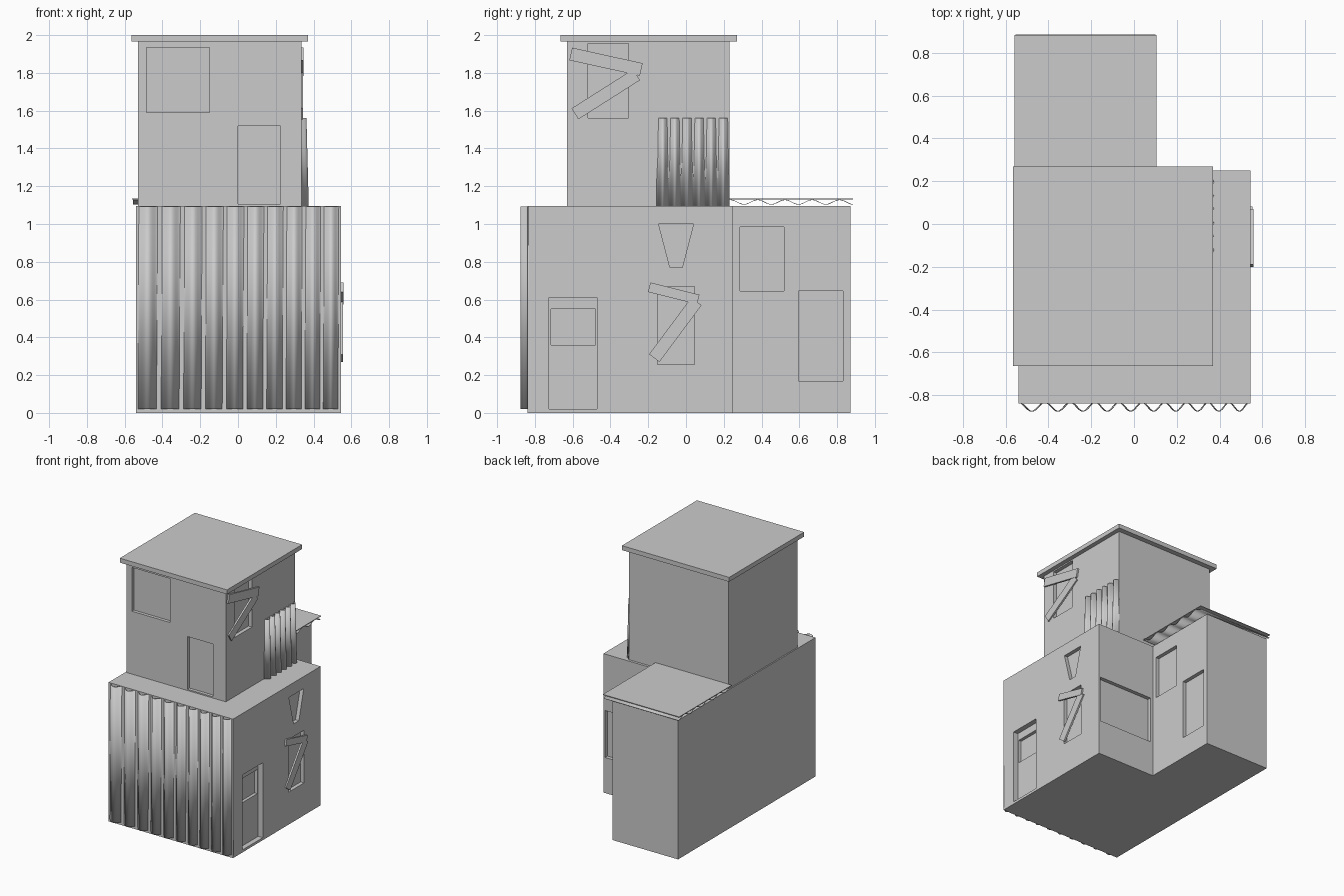
import bpy, bmesh, math
from mathutils import Vector

if "Cube" in bpy.data.objects:
    bpy.data.objects.remove(bpy.data.objects["Cube"])


def finish(name, bm):
    bmesh.ops.recalc_face_normals(bm, faces=bm.faces)
    mesh = bpy.data.meshes.new(name)
    bm.to_mesh(mesh)
    bm.free()
    ob = bpy.data.objects.new(name, mesh)
    bpy.context.collection.objects.link(ob)
    return ob


def prism(name, pts, axis, a, b):
    """Extrude a 2D outline from a to b along an axis (other two axes in order)."""
    bm = bmesh.new()

    def place(p, d):
        v = list(p)
        v.insert("xyz".index(axis), d)
        return bm.verts.new(v)

    face = bm.faces.new([place(p, a) for p in pts])
    ext = bmesh.ops.extrude_face_region(bm, geom=[face])
    step = Vector([b - a if c == axis else 0 for c in "xyz"])
    bmesh.ops.translate(bm, vec=step, verts=[v for v in ext["geom"] if isinstance(v, bmesh.types.BMVert)])
    return finish(name, bm)


def rect(u0, u1, v0, v1):
    return [(u0, v0), (u1, v0), (u1, v1), (u0, v1)]


def recess(target, pts, axis, a, b):
    cutter = prism("recess_cutter", pts, axis, a, b)
    cutter.hide_render = True
    mod = target.modifiers.new("recess", 'BOOLEAN')
    mod.operation, mod.solver, mod.object = 'DIFFERENCE', 'EXACT', cutter
    bpy.context.view_layer.objects.active = target
    bpy.ops.object.modifier_apply(modifier=mod.name)
    bpy.data.objects.remove(cutter, do_unlink=True)


def corrugated(name, steps, edge_a, edge_b):
    """Wavy sheet between two edges, each a function of t in 0..1."""
    bm = bmesh.new()
    rows = [[bm.verts.new(edge(i / steps)) for i in range(steps + 1)] for edge in (edge_a, edge_b)]
    for i in range(steps):
        bm.faces.new((rows[0][i], rows[0][i + 1], rows[1][i + 1], rows[1][i]))
    ob = finish(name, bm)
    sol = ob.modifiers.new("thickness", 'SOLIDIFY')
    sol.thickness, sol.offset = 0.003, 0
    bpy.ops.object.select_all(action='DESELECT')
    ob.select_set(True)
    bpy.context.view_layer.objects.active = ob
    bpy.ops.object.shade_smooth_by_angle(angle=math.radians(50))
    return ob


def board(name, p, q, width, x0, x1):
    """Plank on a right-hand wall from p to q in (y, z)."""
    p, q = Vector(p), Vector(q)
    d = (q - p).normalized() * width / 2
    n = Vector((-d.y, d.x))
    return prism(name, [p - n, q - n, q + n, p + n], 'x', x0, x1)


# L-shaped ground floor
R, W = 0.545, 0.03
ground = prism("ground_floor", [(-0.54, -0.84), (R, -0.84), (R, 0.25), (W, 0.25), (W, 0.87), (-0.54, 0.87)],
               'z', 0, 1.095)
# door with a deeper pane, trapezoid vent, boarded window
recess(ground, rect(-0.725, -0.47, 0.02, 0.61), 'x', R - 0.04, R + 0.1)
recess(ground, rect(-0.715, -0.48, 0.36, 0.55), 'x', R - 0.065, R + 0.1)
recess(ground, [(-0.145, 1.0), (-0.085, 0.77), (-0.02, 0.77), (0.04, 1.0)], 'x', R - 0.03, R + 0.1)
recess(ground, rect(-0.15, 0.045, 0.255, 0.67), 'x', R - 0.03, R + 0.1)
# wing windows and rear window
recess(ground, rect(0.285, 0.52, 0.645, 0.985), 'x', W - 0.03, W + 0.1)
recess(ground, rect(0.595, 0.83, 0.17, 0.645), 'x', W - 0.03, W + 0.1)
recess(ground, rect(0.05, 0.53, 0.28, 0.65), 'y', 0.22, 0.35)

# upper floor with window, door and boarded side window
T = 0.335
upper = prism("upper_floor", rect(-0.53, T, -0.63, 0.23), 'z', 1.09, 1.97)
recess(upper, rect(-0.485, -0.15, 1.59, 1.935), 'y', -0.75, -0.605)
recess(upper, rect(0.0, 0.225, 1.105, 1.52), 'y', -0.75, -0.605)
recess(upper, rect(-0.52, -0.305, 1.56, 1.955), 'x', T - 0.03, T + 0.1)
prism("roof_slab", rect(-0.565, 0.37, -0.665, 0.27), 'z', 1.965, 2.0)

# nailed boards
board("upper_board_top", (-0.61, 1.90), (-0.237, 1.818), 0.068, T - 0.002, T + 0.013)
board("upper_board_diagonal", (-0.588, 1.583), (-0.262, 1.79), 0.068, T - 0.004, T + 0.010)
board("lower_board_top", (-0.195, 0.665), (0.065, 0.60), 0.052, R - 0.002, R + 0.013)
board("lower_board_diagonal", (-0.168, 0.29), (0.055, 0.59), 0.068, R - 0.004, R + 0.010)


# front cladding, waves tightening to the right
def front_edge(z, shift):
    def edge(t):
        ph = 2 * math.pi * (8.6 * t + 1.45 * t * t) + shift
        return (-0.54 + 1.085 * t, -0.855 + 0.021 * math.cos(ph), z)
    return edge


corrugated("front_cladding", 100, front_edge(0.02, 0.15), front_edge(1.092, -0.15))


# leaning sheet on the upper side wall
def side_edge(z, x):
    return lambda t: (x - 0.018 * math.cos(12 * math.pi * t), -0.155 + 0.385 * t, z)


corrugated("side_cladding", 60, side_edge(1.095, 0.355), side_edge(1.56, 0.343))


# wing roof: wavy sheet under a flat sheet
def wing_edge(x):
    return lambda t: (x, 0.235 + 0.65 * t, 1.116 + 0.012 * math.cos(9 * math.pi * t))


corrugated("wing_roof_corrugation", 54, wing_edge(-0.555), wing_edge(0.10))
prism("wing_roof_sheet", rect(-0.56, 0.105, 0.23, 0.885), 'z', 1.129, 1.134)
